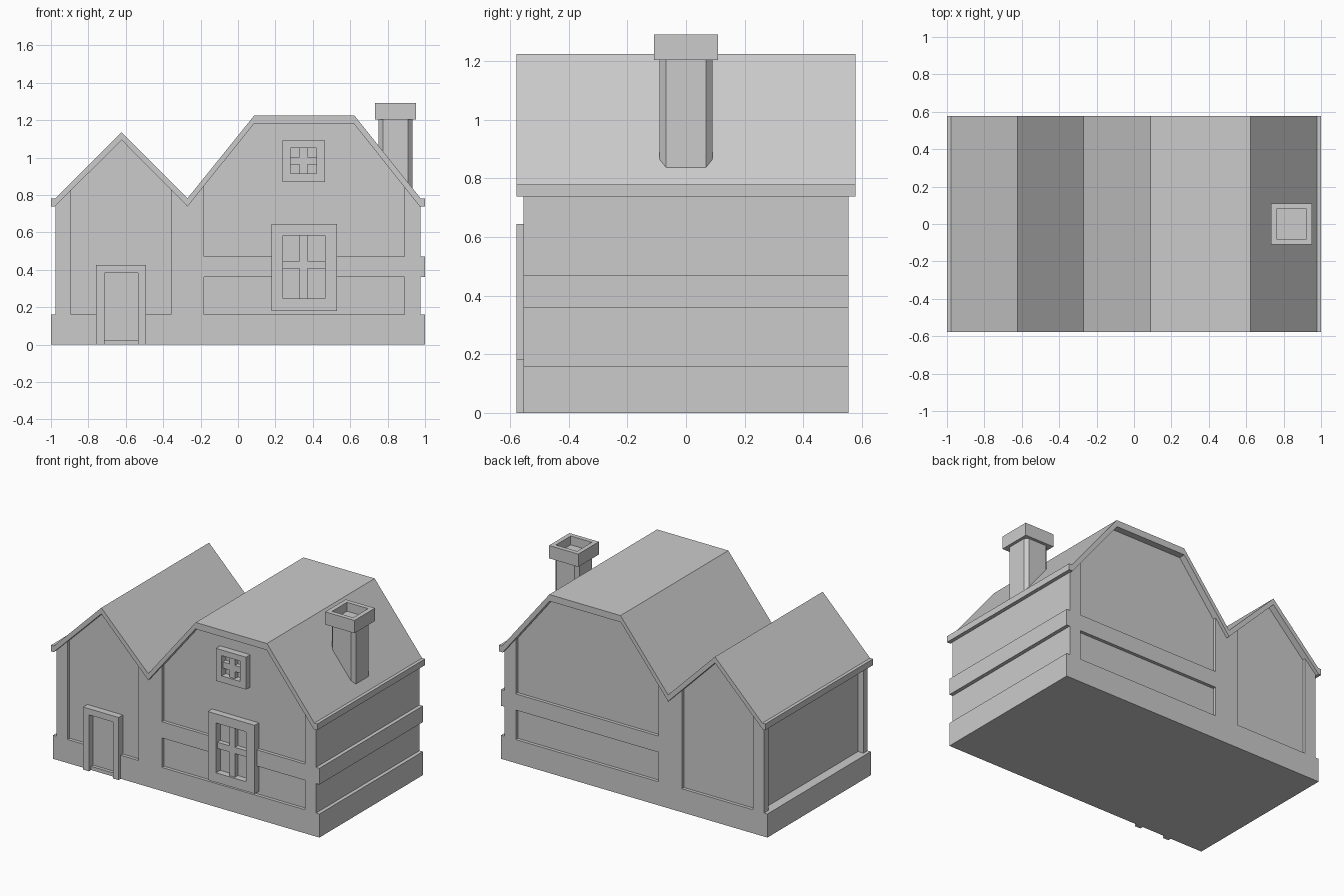
import bpy, bmesh

if "Cube" in bpy.data.objects:
    bpy.data.objects.remove(bpy.data.objects["Cube"])

mat = bpy.data.materials.new("plain grey")
mat.diffuse_color = (0.6, 0.6, 0.6, 1)
mat.use_nodes = True
mat.node_tree.nodes["Principled BSDF"].inputs["Base Color"].default_value = mat.diffuse_color


def finish(name, bm):
    bmesh.ops.recalc_face_normals(bm, faces=bm.faces)
    me = bpy.data.meshes.new(name)
    bm.to_mesh(me)
    bm.free()
    me.materials.append(mat)
    ob = bpy.data.objects.new(name, me)
    bpy.context.collection.objects.link(ob)
    return ob


def extrude(name, pts, axis, a, b):
    """Extrude a flat profile along y (points are x,z) or z (points are x,y)."""
    bm = bmesh.new()
    vs = [bm.verts.new((u, a, v) if axis == 'y' else (u, v, a)) for u, v in pts]
    face = bm.faces.new(vs)
    new = bmesh.ops.extrude_face_region(bm, geom=[face])["geom"]
    shift = (0, b - a, 0) if axis == 'y' else (0, 0, b - a)
    bmesh.ops.translate(bm, vec=shift, verts=[g for g in new if isinstance(g, bmesh.types.BMVert)])
    return finish(name, bm)


def box(name, x0, x1, y0, y1, z0, z1):
    return extrude(name, [(x0, z0), (x1, z0), (x1, z1), (x0, z1)], 'y', y0, y1)


WALL, TRIM, OUT = 0.533, 0.555, 0.578   # recessed wall, timber face, window frames

# Roof sheet following both gables
under = [(-0.98, 0.738), (-0.622, 1.093), (-0.27, 0.738), (0.085, 1.18), (0.62, 1.18), (0.972, 0.738)]
over = [(1, 0.738), (1, 0.78), (0.978, 0.78), (0.622, 1.225), (0.087, 1.225), (-0.27, 0.782),
        (-0.622, 1.135), (-0.978, 0.78), (-1, 0.78), (-1, 0.738)]
extrude("roof", under + over, 'y', -OUT, OUT)


def roof_z(x):
    for (xa, za), (xb, zb) in zip(under, under[1:]):
        if xa <= x <= xb:
            return za + (zb - za) * (x - xa) / (xb - xa) + 0.01
    return 0.745


# Wall core
core = [(-0.935, 0.15), (0.975, 0.15)] + [(0.975, 0.745)] + \
       [(x, roof_z(x)) for x in (0.62, 0.085, -0.27, -0.622, -0.935)]
extrude("wall_core", core, 'y', -WALL, WALL)
box("base", -1, 1, -WALL, TRIM, 0, 0.16)

# Front base trim, leaving the doorway open
box("front_base_left", -1, -0.715, -TRIM, -WALL, 0, 0.16)
box("front_base_right", -0.535, 1, -TRIM, -WALL, 0, 0.16)
box("door_sill", -0.715, -0.535, -TRIM, -WALL, 0, 0.025)

# Timber posts on both gable ends, cut to the roof slope
for side, s in (("front", -1), ("back", 1)):
    for name, x0, x1, inner in (("left_post", -0.975, -0.893, 0.51),
                                ("middle_post", -0.358, -0.183, WALL),
                                ("right_post", 0.89, 0.975, WALL)):
        top = [x1, x0] if name != "middle_post" else [x1, -0.27, x0]
        pts = [(x0, 0.15), (x1, 0.15)] + [(x, roof_z(x)) for x in top]
        extrude(f"{side}_{name}", pts, 'y', s * inner, s * TRIM)

# Timber band around the large gable, open behind the window
box("side_band", 0.96, 1, -TRIM, TRIM, 0.36, 0.47)
box("back_band", -0.185, 0.97, WALL, TRIM, 0.36, 0.47)
box("front_band_left", -0.185, 0.24, -TRIM, -WALL, 0.36, 0.47)
box("front_band_right", 0.465, 0.97, -TRIM, -WALL, 0.36, 0.47)


def frame(name, x0, x1, z0, z1, ix0, ix1, iz0, iz1):
    box(name + "_left", x0, ix0, -OUT, -WALL, z0, z1)
    box(name + "_right", ix1, x1, -OUT, -WALL, z0, z1)
    box(name + "_top", ix0, ix1, -OUT, -WALL, iz1, z1)
    if iz0 > z0:
        box(name + "_bottom", ix0, ix1, -OUT, -WALL, z0, iz0)


def window(name, outer, inner, bar_z):
    frame(name + "_frame", *outer, *inner)
    box(name + "_upright", 0.33, 0.372, -0.565, -WALL, inner[2], inner[3])
    box(name + "_crossbar", inner[0], inner[1], -0.565, -WALL, bar_z - 0.021, bar_z + 0.021)


# Door surround and windows
frame("door_frame", -0.758, -0.492, 0, 0.425, -0.715, -0.535, 0, 0.383)
window("large_window", (0.178, 0.53, 0.18, 0.645), (0.24, 0.465, 0.245, 0.583), 0.427)
window("small_window", (0.238, 0.465, 0.87, 1.09), (0.282, 0.42, 0.914, 1.052), 0.983)

# Chimney shaft with cut corners
cx, r, c = 0.842, 0.09, 0.068
oct_pts = [(r, -c), (r, c), (c, r), (-c, r), (-r, c), (-r, -c), (-c, -r), (c, -r)]
extrude("chimney_shaft", [(cx + x, y) for x, y in oct_pts], 'z', 0.81, 1.21)

# Chimney cap with a sunken flue
bm = bmesh.new()
bmesh.ops.create_cube(bm, size=1)
bmesh.ops.scale(bm, vec=(0.22, 0.22, 0.087), verts=bm.verts)
bmesh.ops.translate(bm, vec=(cx, 0, 1.2475), verts=bm.verts)
bm.normal_update()
top = max(bm.faces, key=lambda f: f.calc_center_median().z)
bmesh.ops.inset_region(bm, faces=[top], thickness=0.043)
new = bmesh.ops.extrude_face_region(bm, geom=[top])["geom"]
bmesh.ops.delete(bm, geom=[top], context='FACES_ONLY') if top.is_valid else None
bmesh.ops.translate(bm, vec=(0, 0, -0.06), verts=[g for g in new if isinstance(g, bmesh.types.BMVert)])
finish("chimney_cap", bm)
